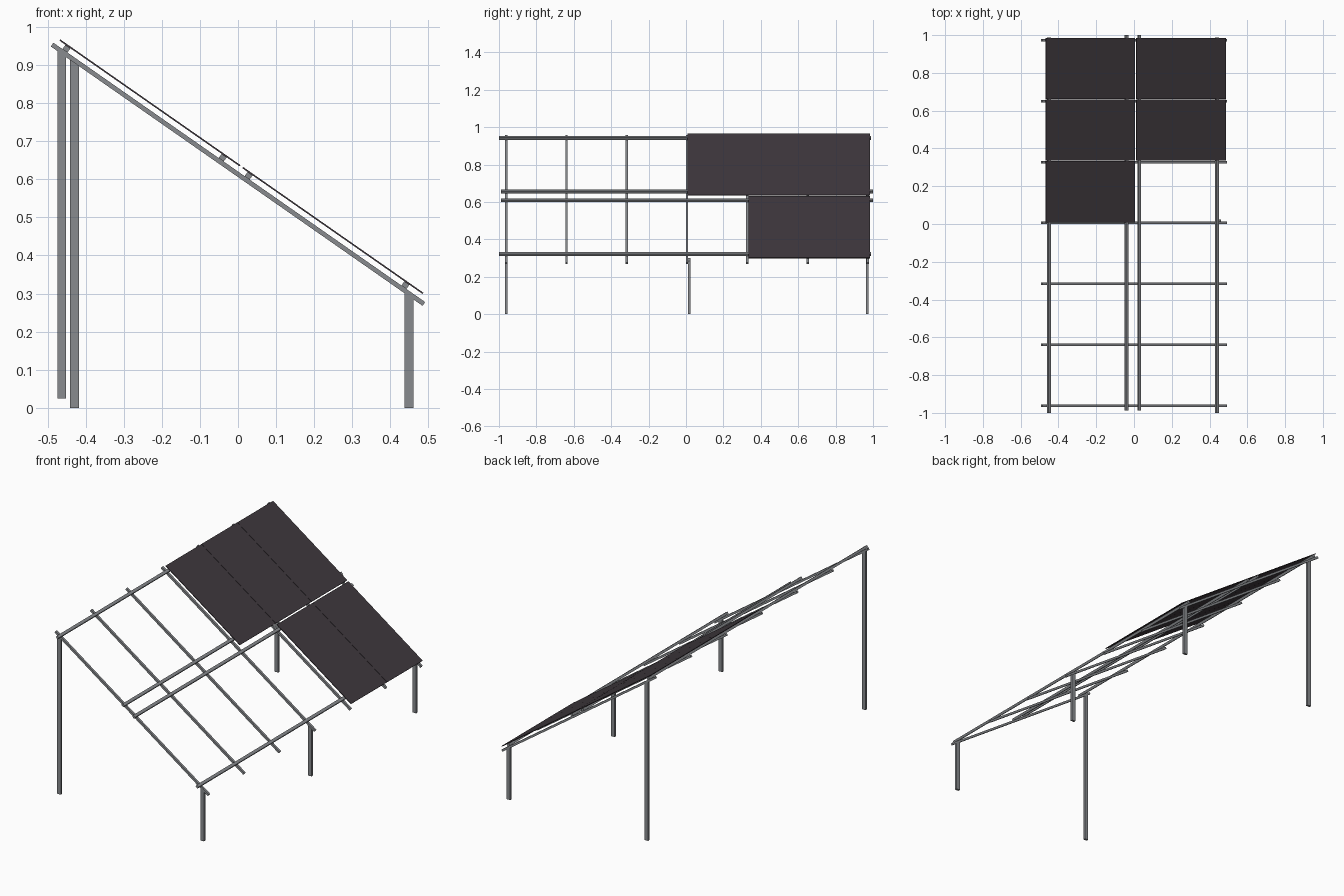
import bpy, bmesh, math
from mathutils import Matrix, Vector

if "Cube" in bpy.data.objects:
    bpy.data.objects.remove(bpy.data.objects["Cube"])

ANG = math.radians(34.9)      # roof pitch, falling toward +x
Z0 = 0.613                    # rafter centre height at x = 0


def material(name, rgb):
    m = bpy.data.materials.new(name)
    m.diffuse_color = (*rgb, 1)
    m.use_nodes = True
    m.node_tree.nodes["Principled BSDF"].inputs["Base Color"].default_value = m.diffuse_color
    return m


steel = material("galvanised steel", (0.25, 0.26, 0.275))
glass = material("dark panel glass", (0.050, 0.040, 0.048))
SLOPE = Matrix.Translation((0, 0, Z0)) @ Matrix.Rotation(ANG, 4, 'Y')


def box(name, lo, hi, mat, xf=None, edit=None):
    """Box between two corners, optionally edited and then transformed."""
    bm = bmesh.new()
    bmesh.ops.create_cube(bm, size=1)
    for v in bm.verts:
        v.co = Vector([lo[i] + (v.co[i] + 0.5) * (hi[i] - lo[i]) for i in range(3)])
    if edit:
        for v in bm.verts:
            edit(v)
    if xf:
        bm.transform(xf)
    me = bpy.data.meshes.new(name)
    bm.to_mesh(me)
    bm.free()
    me.materials.append(mat)
    ob = bpy.data.objects.new(name, me)
    bpy.context.collection.objects.link(ob)
    return ob


# Sloping rafters
for i in range(7):
    y = -0.961 + i * 0.3275 * 0.985
    y = -0.961 + i * (0.972 + 0.961) / 6 if i < 6 else 0.972
    box(f"rafter_{i + 1}", (-0.595, y - 0.0065, -0.006), (0.595, y + 0.0065, 0.006), steel, SLOPE)

# Long purlins lying on the rafters
for i, (u, y0, y1) in enumerate([(-0.558, -1.0, 0.988), (-0.058, -0.988, 1.0),
                                 (0.025, -0.988, 1.0), (0.527, -1.0, 0.988)]):
    box(f"purlin_{i + 1}", (u - 0.008, y0, 0.006), (u + 0.008, y1, 0.0195), steel, SLOPE)

# Solar panels: three on the upper row, two on the lower row
for row, u0, u1, first in [("upper", -0.585, -0.0085, 0), ("lower", 0.0, 0.577, 1)]:
    for i in range(first, 3):
        y = 0.009 + i * 0.326
        box(f"{row}_panel_{i + 1}", (u0, y, 0.0195), (u1, y + 0.324, 0.0235), glass, SLOPE)


# Posts, with tops cut to the roof pitch
def cut_top(v):
    if v.co.z > 0.1:
        v.co.z = Z0 - v.co.x * math.tan(ANG) - 0.006


for name, x, y, z in [("tall_post_front", -0.4625, -0.961, 0.025),
                      ("tall_post_back", -0.429, 0.968, 0.0),
                      ("short_post_front", 0.449, -0.961, 0.0),
                      ("short_post_middle", 0.449, 0.018, 0.0),
                      ("short_post_back", 0.449, 0.968, 0.0)]:
    box(name, (x - 0.0115, y - 0.0065, z), (x + 0.0115, y + 0.0065, 1), steel, edit=cut_top)
